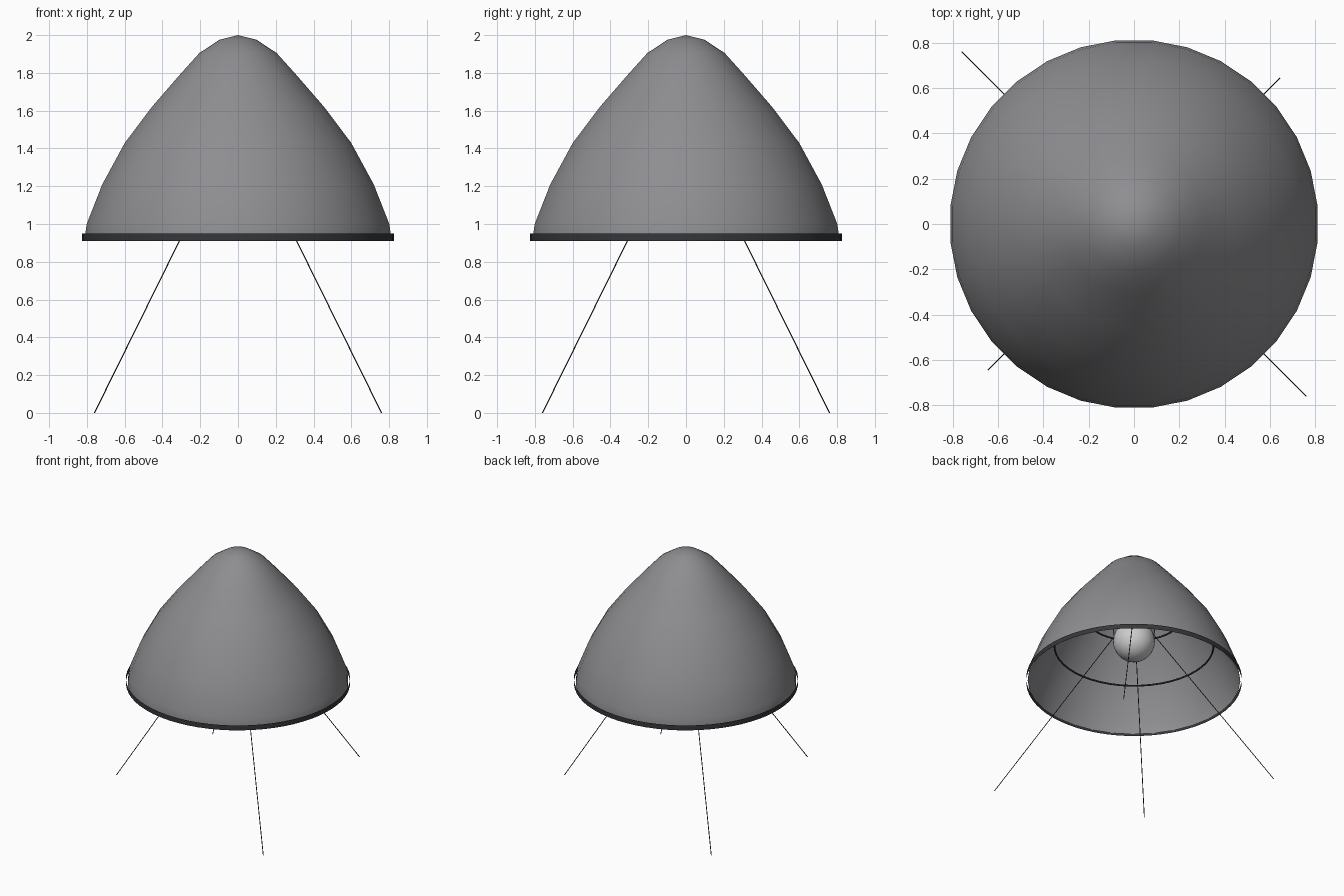
import bpy, bmesh, math
from mathutils import Vector

if "Cube" in bpy.data.objects:
    bpy.data.objects.remove(bpy.data.objects["Cube"])


def material(name, color):
    m = bpy.data.materials.new(name)
    m.diffuse_color = (*color, 1)
    m.use_nodes = True
    m.node_tree.nodes["Principled BSDF"].inputs["Base Color"].default_value = m.diffuse_color
    return m


GREY = material("shade grey", (0.27, 0.27, 0.285))
DARK = material("dark metal", (0.035, 0.038, 0.042))
PALE = material("bulb pale grey", (0.6, 0.6, 0.6))


def finish(obj, name, mat, smooth=True):
    obj.name = name
    obj.data.materials.append(mat)
    if smooth:
        for p in obj.data.polygons:
            p.use_smooth = True
    return obj


def lathe(name, profile, mat, sides):
    """Spin (radius, z) points into an open single-walled surface."""
    bm = bmesh.new()
    rings = []
    for r, z in profile:
        if r == 0:
            rings.append([bm.verts.new((0, 0, z))] * sides)
            continue
        angles = [(i + 0.5) * math.tau / sides for i in range(sides)]
        rings.append([bm.verts.new((r * math.cos(a), r * math.sin(a), z)) for a in angles])
    for low, high in zip(rings, rings[1:]):
        for i in range(sides):
            j = (i + 1) % sides
            corners = list(dict.fromkeys((low[i], low[j], high[j], high[i])))
            bm.faces.new(corners)
    mesh = bpy.data.meshes.new(name)
    bm.to_mesh(mesh)
    bm.free()
    obj = bpy.data.objects.new(name, mesh)
    bpy.context.collection.objects.link(obj)
    return finish(obj, name, mat)


def rod(name, start, end, radius, mat):
    a, b = Vector(start), Vector(end)
    bpy.ops.mesh.primitive_cylinder_add(vertices=8, radius=radius, depth=(b - a).length,
                                        location=(a + b) / 2)
    obj = bpy.context.object
    obj.rotation_euler = (b - a).to_track_quat('Z', 'Y').to_euler()
    return finish(obj, name, mat)


# Domed shade and the thin band standing just clear of its lower edge
lathe("shade", [(0.815, 0.92), (0.812, 0.95), (0.805, 1.0), (0.722, 1.21), (0.602, 1.43),
                (0.458, 1.62), (0.31, 1.79), (0.206, 1.905), (0.1, 1.975), (0, 2.0)], GREY, 32)
lathe("rim_band", [(0.826, 0.91), (0.826, 0.95)], DARK, 64)

# Thin hoops inside the shade
for name, r, z in (("lower_hoop", 0.61, 1.23), ("upper_hoop", 0.37, 1.49)):
    bpy.ops.mesh.primitive_torus_add(major_radius=r, minor_radius=0.007, major_segments=48,
                                     minor_segments=8, location=(0, 0, z))
    finish(bpy.context.object, name, DARK)

# Bulb and its socket
bpy.ops.mesh.primitive_uv_sphere_add(segments=32, ring_count=16, radius=0.16, location=(0, 0, 1.27))
finish(bpy.context.object, "bulb", PALE)
lathe("socket", [(0, 1.34), (0.16, 1.34), (0.16, 1.38), (0, 1.38)], PALE, 32)

# Splayed wire legs: one diagonal pair reaches the ground, the other stops short
for sx in (-1, 1):
    for sy in (-1, 1):
        foot_z = 0.235 if sx == sy else 0.0
        foot, top = (0.76 - 0.494 * z for z in (foot_z, 1.36))
        rod("leg", (sx * foot, sy * foot, foot_z), (sx * top, sy * top, 1.36), 0.003, DARK)
